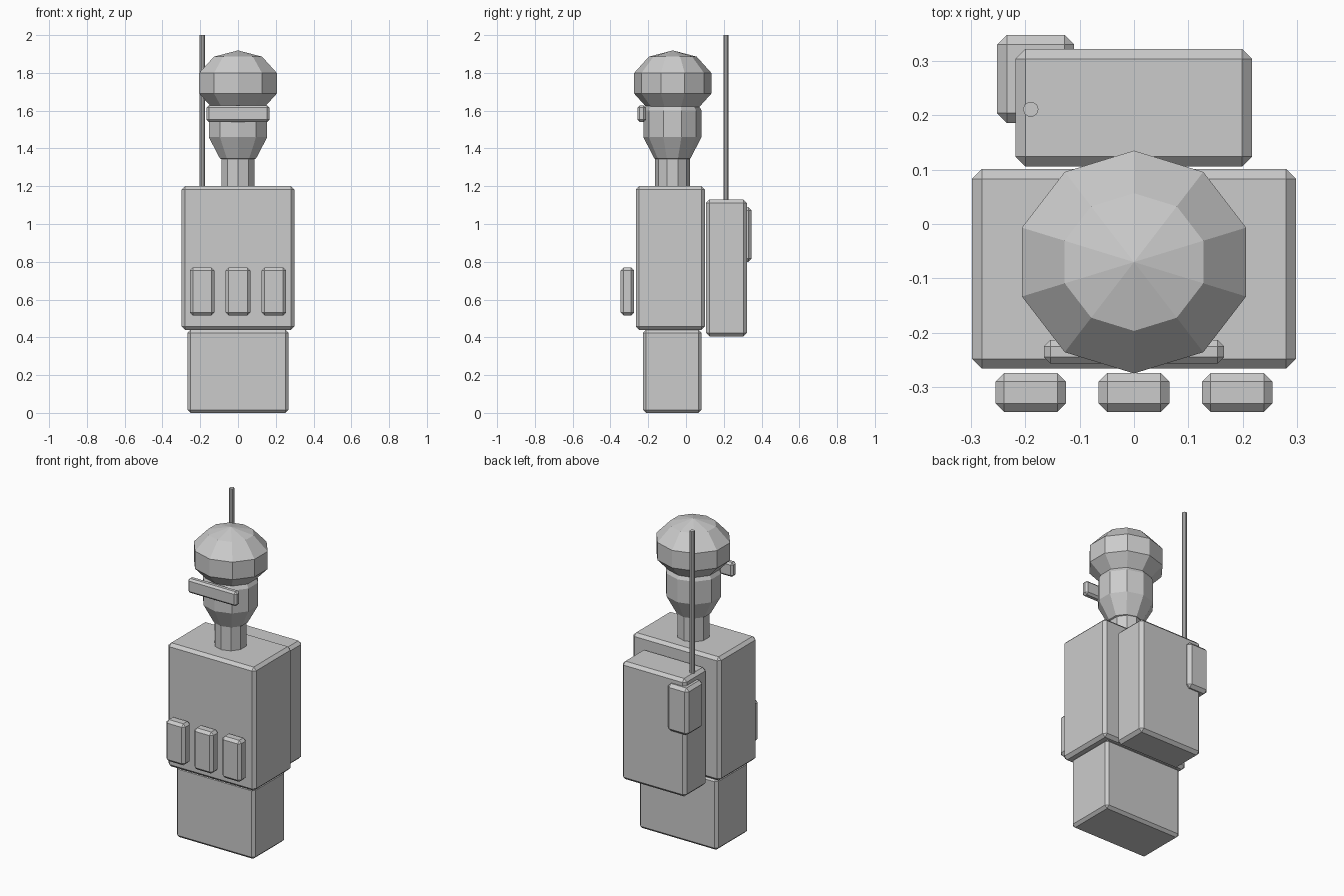
import bpy, bmesh
from mathutils import Matrix

if "Cube" in bpy.data.objects:
    bpy.data.objects.remove(bpy.data.objects["Cube"])


def finish(name, bm):
    mesh = bpy.data.meshes.new(name)
    bm.to_mesh(mesh)
    bm.free()
    obj = bpy.data.objects.new(name, mesh)
    bpy.context.collection.objects.link(obj)
    return obj


def box(name, x, y, z, bevel=0.018):
    """Chamfered box from (min, max) ranges."""
    bm = bmesh.new()
    size = [b - a for a, b in (x, y, z)]
    mid = [(a + b) / 2 for a, b in (x, y, z)]
    bmesh.ops.create_cube(bm, size=1, matrix=Matrix.Translation(mid) @ Matrix.Diagonal((*size, 1)))
    obj = finish(name, bm)
    mod = obj.modifiers.new("chamfer", 'BEVEL')
    mod.width = bevel
    mod.segments = 1
    return obj


def ball(name, centre, radii):
    """Low-poly ellipsoid, ten sides and five bands."""
    bm = bmesh.new()
    bmesh.ops.create_uvsphere(bm, u_segments=10, v_segments=5, radius=1,
                              matrix=Matrix.Translation(centre) @ Matrix.Diagonal((*radii, 1)))
    return finish(name, bm)


def rod(name, x, y, z, radius, sides):
    bm = bmesh.new()
    bmesh.ops.create_cone(bm, cap_ends=True, segments=sides, radius1=radius, radius2=radius,
                          depth=z[1] - z[0],
                          matrix=Matrix.Translation((x, y, (z[0] + z[1]) / 2))
                          @ Matrix.Rotation(1.5707963, 4, 'Z'))
    return finish(name, bm)


# Body
box("hips", (-0.267, 0.267), (-0.228, 0.082), (0, 0.44), 0.016)
box("torso", (-0.298, 0.298), (-0.266, 0.101), (0.44, 1.2))

# Belt pouches
for i in (-1, 0, 1):
    box(f"pouch_{i + 2}", (0.19 * i - 0.065, 0.19 * i + 0.065), (-0.346, -0.274), (0.515, 0.77), 0.016)

# Backpack with radio and antenna
box("backpack", (-0.218, 0.217), (0.106, 0.322), (0.405, 1.13))
box("radio", (-0.252, -0.11), (0.186, 0.348), (0.80, 1.09))
rod("antenna", -0.19, 0.211, (1.1, 2.0), 0.0142, 10)

# Neck, head, cap and goggles
neck = rod("neck", 0, 0, (1.18, 1.40), 0.0925, 10)
neck.data.transform(Matrix.Rotation(1.5707963, 4, 'Z'))
neck.location = (0, -0.072, 0)
ball("head", (0, -0.072, 1.53), (0.171, 0.162, 0.227))
ball("cap", (0, -0.070, 1.745), (0.228, 0.2155, 0.174))
box("goggles", (-0.166, 0.166), (-0.257, -0.213), (1.54, 1.628), 0.012)
